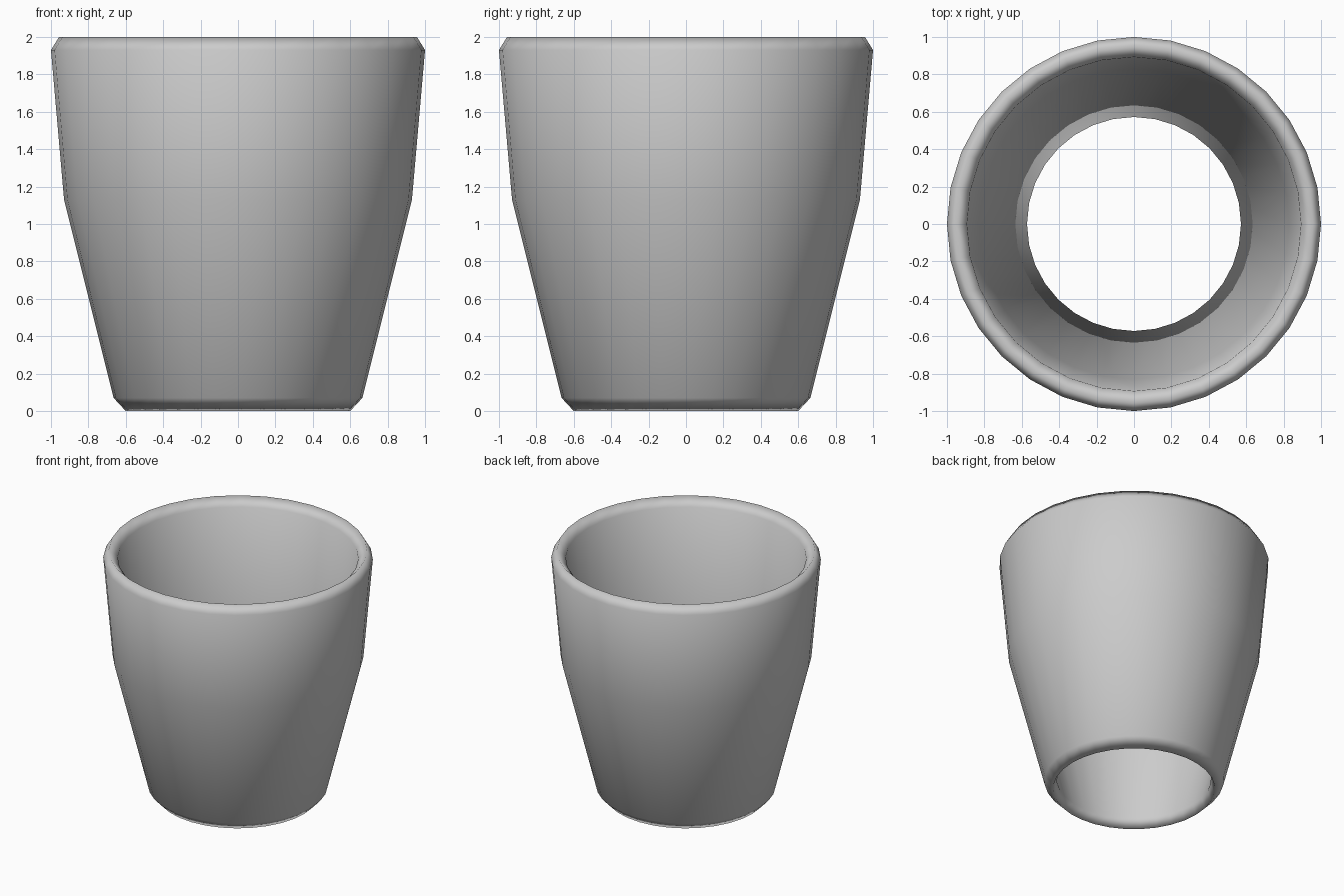
import bpy, bmesh, math

if "Cube" in bpy.data.objects:
    bpy.data.objects.remove(bpy.data.objects["Cube"])

SIDES = 32

# closed wall cross-section (radius, height): outside going up, then inside going down
PROFILE = [(0.60, 0.0), (0.665, 0.07), (0.93, 1.13), (1.0, 1.93), (0.957, 2.0),
           (0.893, 1.935), (0.83, 1.145), (0.572, 0.08)]


def lathe(name, profile, sides):
    bm = bmesh.new()
    rings = []
    for r, z in profile:
        rings.append([bm.verts.new((r * math.cos(2 * math.pi * i / sides),
                                    r * math.sin(2 * math.pi * i / sides), z))
                      for i in range(sides)])
    for k, low in enumerate(rings):
        high = rings[(k + 1) % len(rings)]
        for i in range(sides):
            j = (i + 1) % sides
            bm.faces.new((low[i], low[j], high[j], high[i])).smooth = True
    bmesh.ops.recalc_face_normals(bm, faces=bm.faces)
    mesh = bpy.data.meshes.new(name)
    bm.to_mesh(mesh)
    bm.free()
    obj = bpy.data.objects.new(name, mesh)
    bpy.context.collection.objects.link(obj)
    return obj


# open-ended tapered cup wall
lathe("cup_wall", PROFILE, SIDES)
